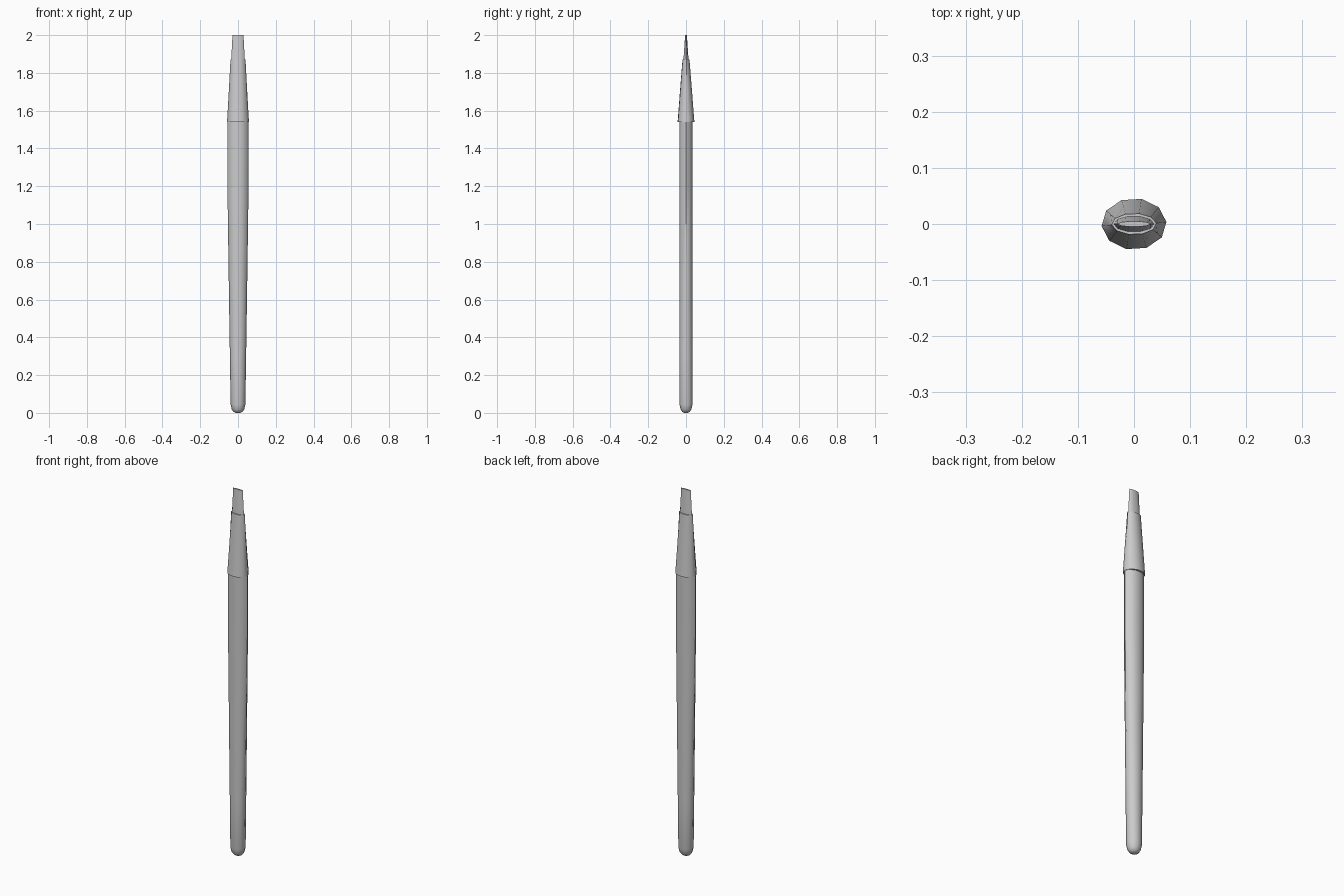
import bpy, bmesh, math

if "Cube" in bpy.data.objects:
    bpy.data.objects.remove(bpy.data.objects["Cube"])

SIDES = 10


def loft(name, sections, turn=0.0, angle=50):
    """Skin capped elliptical rings given as (z, half_width_x, half_depth_y)."""
    bm = bmesh.new()
    rings = []
    for z, rx, ry in sections:
        ring = []
        for i in range(SIDES):
            a = math.tau * i / SIDES + turn
            ring.append(bm.verts.new((rx * math.cos(a), ry * math.sin(a), z)))
        rings.append(ring)
    for lo, hi in zip(rings, rings[1:]):
        for i in range(SIDES):
            j = (i + 1) % SIDES
            bm.faces.new((lo[i], lo[j], hi[j], hi[i]))
    bm.faces.new(rings[0][::-1])
    bm.faces.new(rings[-1])
    bmesh.ops.recalc_face_normals(bm, faces=bm.faces)
    mesh = bpy.data.meshes.new(name)
    bm.to_mesh(mesh)
    bm.free()
    obj = bpy.data.objects.new(name, mesh)
    bpy.context.collection.objects.link(obj)
    bpy.context.view_layer.objects.active = obj
    obj.select_set(True)
    bpy.ops.object.shade_smooth_by_angle(angle=math.radians(angle))
    obj.select_set(False)
    return obj


# Handle: rounded butt, widening sideways towards the ferrule
loft("handle", [
    (0.0, 0.012, 0.011), (0.005, 0.023, 0.021), (0.018, 0.033, 0.030),
    (0.045, 0.039, 0.036), (0.30, 0.043, 0.036), (0.70, 0.049, 0.036),
    (1.20, 0.056, 0.036), (1.56, 0.056, 0.036),
])

# Ferrule: flattened sleeve with a slightly flared lower rim
loft("ferrule", [
    (1.54, 0.058, 0.046), (1.56, 0.057, 0.044),
    (1.70, 0.049, 0.033), (1.87, 0.040, 0.019),
], turn=0.08)

# Bristles: flat chisel tip
loft("bristles", [
    (1.85, 0.037, 0.015), (1.87, 0.036, 0.014), (2.0, 0.029, 0.005),
])
